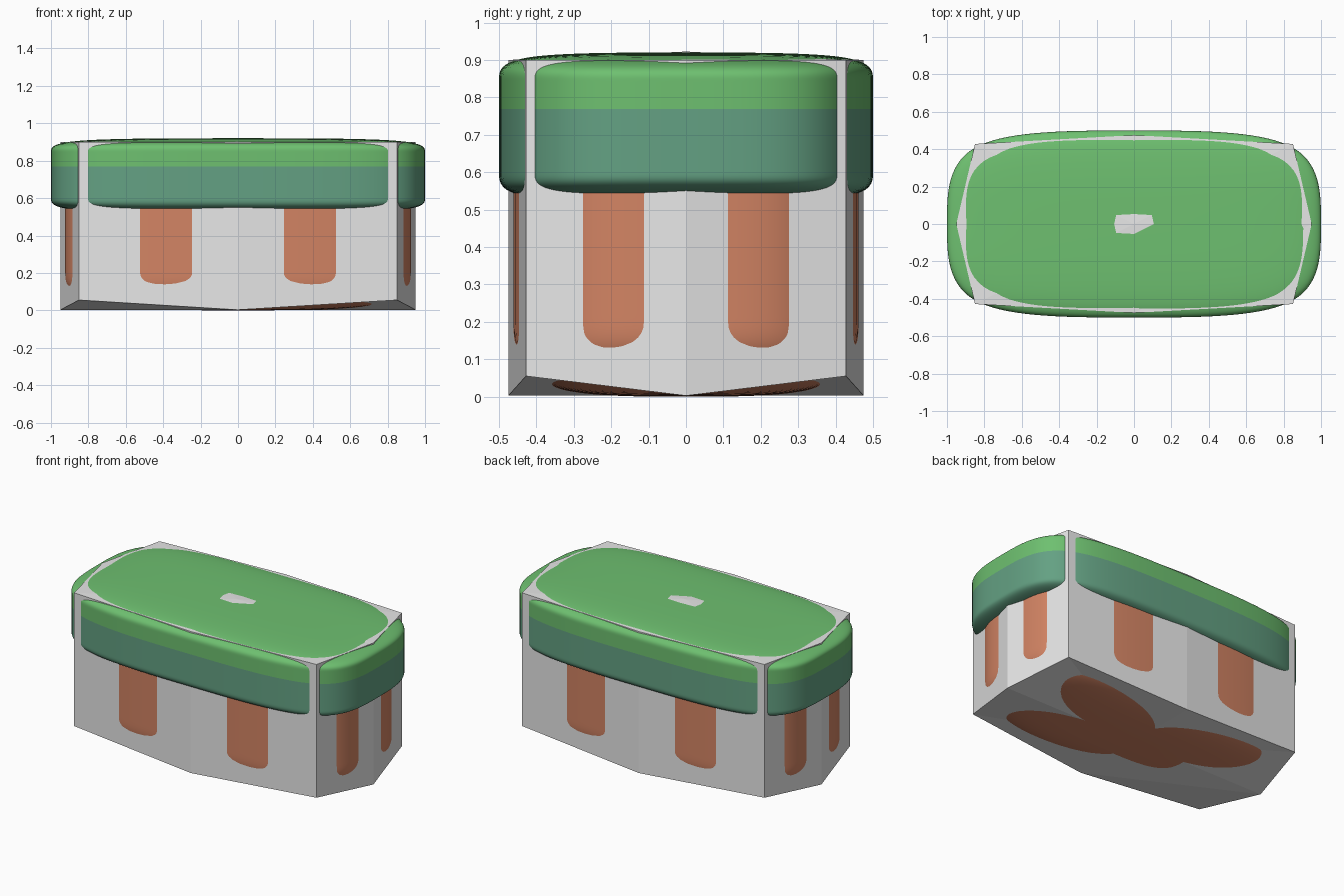
import bpy, bmesh

if "Cube" in bpy.data.objects:
    bpy.data.objects.remove(bpy.data.objects["Cube"])

RING = [(1, 0), (1, 1), (0, 1), (-1, 1), (-1, 0), (-1, -1), (0, -1), (1, -1)]


def material(name, rgb):
    m = bpy.data.materials.new(name)
    m.diffuse_color = (*rgb, 1)
    m.use_nodes = True
    m.node_tree.nodes["Principled BSDF"].inputs["Base Color"].default_value = m.diffuse_color
    return m


def finish(bm, name, mats):
    bmesh.ops.recalc_face_normals(bm, faces=bm.faces)
    mesh = bpy.data.meshes.new(name)
    bm.to_mesh(mesh)
    bm.free()
    for m in mats:
        mesh.materials.append(m)
    ob = bpy.data.objects.new(name, mesh)
    bpy.context.collection.objects.link(ob)
    return ob


def bridge(bm, rings):
    for a, b in zip(rings, rings[1:]):
        for i in range(8):
            j = (i + 1) % 8
            bm.faces.new((a[i], a[j], b[j], b[i]))


def rounded_block(name, hx, hy, levels, mats, split=None):
    """Box with a 2 x 2 grid per cap and loops at the given heights, subdivided smooth."""
    bm = bmesh.new()
    rings = [[bm.verts.new((x * hx, y * hy, z)) for x, y in RING] for z in levels]
    bridge(bm, rings)
    for ring, z in ((rings[0], levels[0]), (rings[-1], levels[-1])):
        c = bm.verts.new((0, 0, z))
        for k in (0, 2, 4, 6):
            bm.faces.new((c, ring[k], ring[k + 1], ring[(k + 2) % 8]))
    for f in bm.faces:
        f.smooth = True
        if split is not None and f.calc_center_median().z > split:
            f.material_index = 1
    ob = finish(bm, name, mats)
    sub = ob.modifiers.new("rounding", 'SUBSURF')
    sub.levels = sub.render_levels = 4
    return ob


grey = material("light grey", (0.8, 0.8, 0.8))
leaf = material("leaf green", (0.156, 0.527, 0.162))
teal = material("dull teal green", (0.127, 0.356, 0.227))
clay = material("clay brown", (0.65, 0.231, 0.127))

# Grey shell: box with pushed-out middles, triangulated caps
bm = bmesh.new()
shell = []
for z_mid, z_corner in ((0.0025, 0.055), (0.9, 0.9)):
    ring = []
    for x, y in RING:
        corner = x and y
        ring.append(bm.verts.new((x * (0.85 if corner else 0.95),
                                  y * (0.428 if corner else 0.475),
                                  z_corner if corner else z_mid)))
    shell.append(ring)
bridge(bm, shell)
# one quadrant of each cap is split across its middles, the others along the diagonal
for ring, z, odd in ((shell[0], 0.0025, 4), (shell[1], 0.9225, 6)):
    c = bm.verts.new((0, 0, z))
    for k in (0, 2, 4, 6):
        a, b, d = ring[k], ring[k + 1], ring[(k + 2) % 8]
        tris = ((c, a, d), (a, b, d)) if k == odd else ((c, a, b), (c, b, d))
        for t in tris:
            bm.faces.new(t)
finish(bm, "shell", [grey])

# Green band, lighter above z = 0.77
rounded_block("green_band", 1.0, 0.5, [0.52, 0.60, 0.685, 0.771, 0.845, 0.92],
              [teal, leaf], split=0.77)

# Brown core showing through the shell walls and base
rounded_block("brown_core", 0.926, 0.463, [0, 0.21, 0.42, 0.63, 0.84], [clay])
